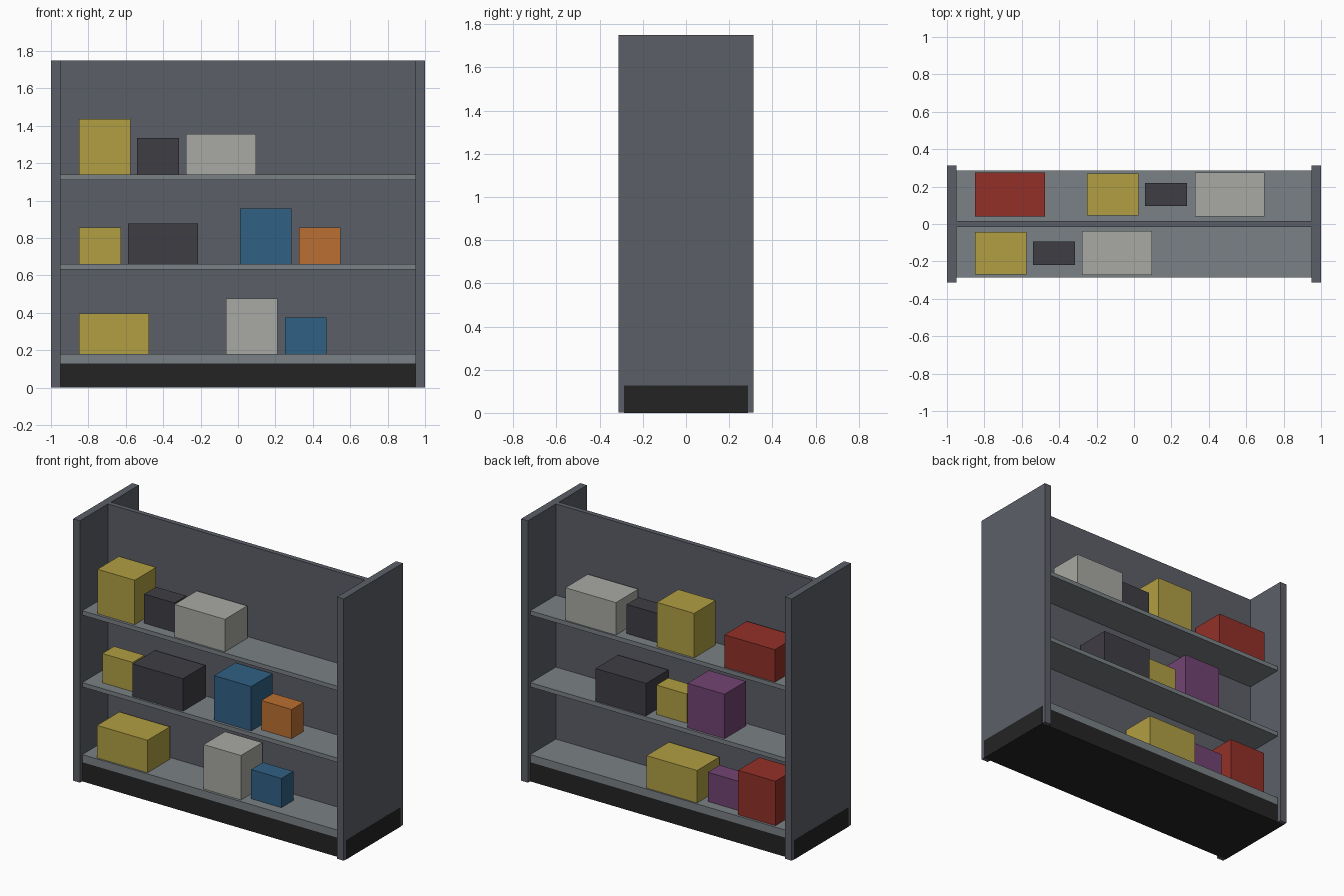
import bpy
from mathutils import Vector

cube = bpy.data.objects.get("Cube")
if cube:
    bpy.data.objects.remove(cube, do_unlink=True)


def material(name, *rgb):
    """Flat material from 0-255 sRGB values, stored as linear."""
    lin = [((c / 255 + 0.055) / 1.055) ** 2.4 for c in rgb]
    m = bpy.data.materials.new(name)
    m.use_nodes = True
    m.diffuse_color = (*lin, 1)
    m.node_tree.nodes["Principled BSDF"].inputs["Base Color"].default_value = (*lin, 1)
    return m


mats = {
    "frame": material("frame grey", 92, 95, 104),
    "shelf": material("shelf grey", 122, 129, 133),
    "base": material("plinth black", 36, 36, 36),
    "yellow": material("yellow", 177, 159, 67),
    "dark": material("charcoal", 63, 61, 68),
    "white": material("off white", 169, 169, 163),
    "red": material("red", 147, 48, 39),
    "blue": material("blue", 48, 96, 132),
    "orange": material("orange", 187, 111, 49),
    "purple": material("purple", 114, 68, 114),
}


def box(name, mat, lo, hi):
    """Axis-aligned box between two corners."""
    lo, hi = Vector(lo), Vector(hi)
    bpy.ops.mesh.primitive_cube_add(size=1, location=(lo + hi) / 2)
    ob = bpy.context.object
    ob.name = name
    size = hi - lo
    for v in ob.data.vertices:
        v.co = Vector(a * b for a, b in zip(v.co, size))
    ob.data.materials.append(mats[mat])
    return ob


# Frame: plinth, end panels and the central divider
H, IN, D = 1.75, 0.95, 0.287
DECK = 0.128
box("plinth", "base", (-1.001, -D, 0), (1.001, D, DECK))
box("right_end_panel", "frame", (-1, -0.312, 0.001), (-IN, 0.312, H))
box("left_end_panel", "frame", (IN, -0.312, 0.001), (1, 0.312, H))
box("divider", "frame", (-IN, -0.0165, DECK), (IN, 0.0165, H))

# Shelves on both sides of the divider
levels = {"lower": 0.179, "middle": 0.66, "upper": 1.14}
for level, z in levels.items():
    bottom = DECK if level == "lower" else z - 0.029
    for side, y0, y1 in (("front", -D, -0.0165), ("back", 0.0165, D)):
        box(f"{side}_{level}_shelf", "shelf", (-IN, y0, bottom), (IN, y1, z))

# Goods: three carton sizes (width, depth, height)
sizes = {
    "wide": (0.373, 0.236, 0.217),
    "tall": (0.275, 0.226, 0.297),
    "small": (0.224, 0.125, 0.195),
}
goods = {
    ("front", "upper"): [(-0.85, "tall", "yellow"), (-0.54, "small", "dark"), (-0.278, "wide", "white")],
    ("front", "middle"): [(-0.85, "small", "yellow"), (-0.588, "wide", "dark"),
                          (0.011, "tall", "blue"), (0.325, "small", "orange")],
    ("front", "lower"): [(-0.85, "wide", "yellow"), (-0.065, "tall", "white"), (0.25, "small", "blue")],
    ("back", "upper"): [(-0.85, "wide", "red"), (-0.25, "tall", "yellow"),
                        (0.06, "small", "dark"), (0.325, "wide", "white")],
    ("back", "middle"): [(-0.475, "tall", "purple"), (-0.16, "small", "yellow"), (0.102, "wide", "dark")],
    ("back", "lower"): [(-0.85, "tall", "red"), (-0.54, "small", "purple"), (-0.275, "wide", "yellow")],
}
for (side, level), row in goods.items():
    yc = -0.156 if side == "front" else 0.158
    z = levels[level]
    for x, kind, colour in row:
        w, d, h = sizes[kind]
        box(f"{side}_{level}_{colour}_carton", colour,
            (x, yc - d / 2, z), (x + w, yc + d / 2, z + h))
